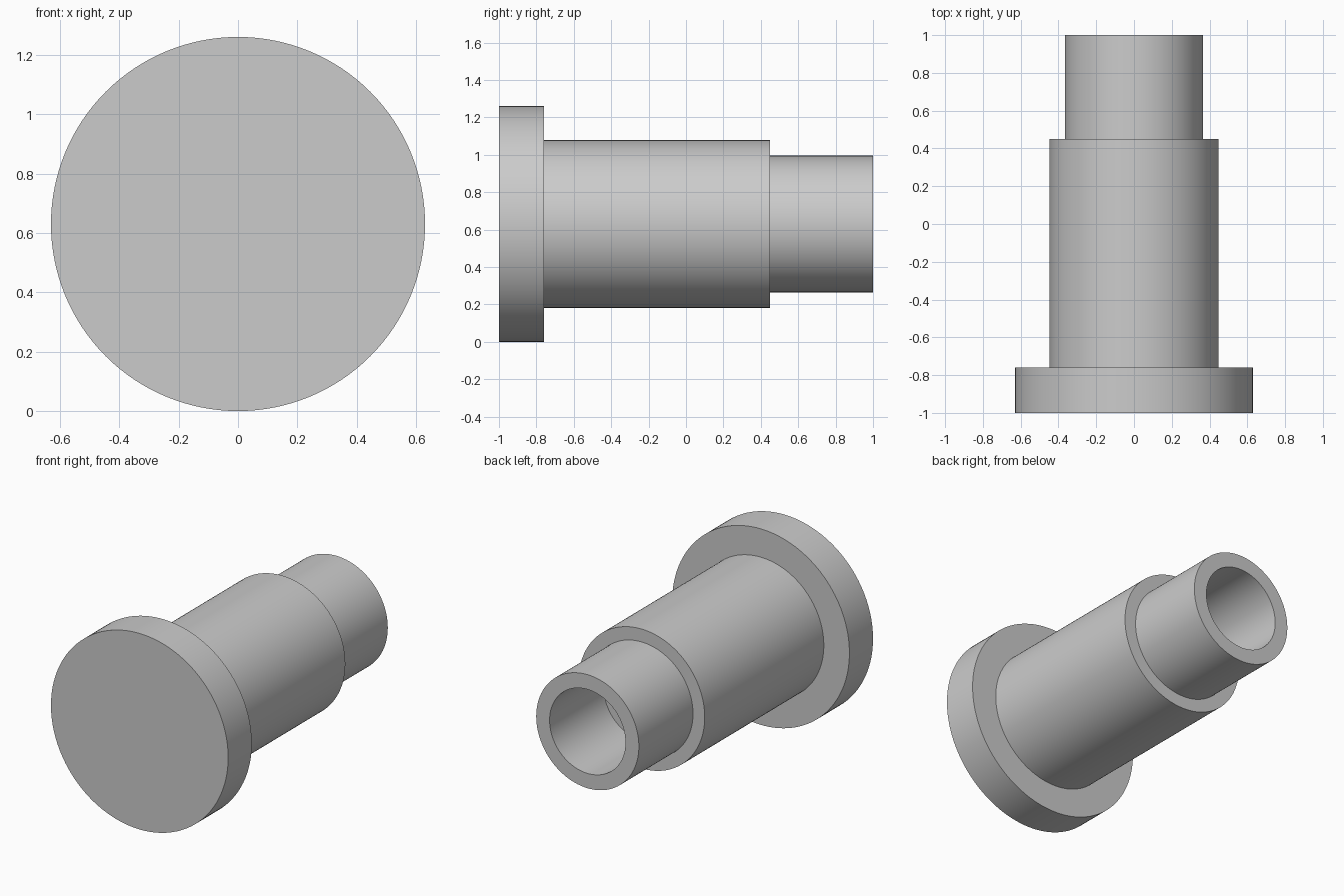
import bpy
import bmesh
import math

cube = bpy.data.objects.get("Cube")
if cube:
    bpy.data.objects.remove(cube, do_unlink=True)

SEGMENTS = 128
AXIS_HEIGHT = 0.63

# Plain grey metal
grey = bpy.data.materials.new("plain grey")
grey.use_nodes = True
colour = (0.6, 0.6, 0.6, 1)
grey.diffuse_color = colour
grey.node_tree.nodes["Principled BSDF"].inputs["Base Color"].default_value = colour


def lathe(name, profile):
    """Revolve (radius, y) points around the horizontal pin axis."""
    bm = bmesh.new()
    points = [bm.verts.new((r, y, 0)) for r, y in profile]
    edges = [bm.edges.new(pair) for pair in zip(points, points[1:])]
    bmesh.ops.spin(bm, geom=points + edges, cent=(0, 0, 0), axis=(0, 1, 0),
                   angle=math.tau, steps=SEGMENTS)
    bmesh.ops.remove_doubles(bm, verts=bm.verts, dist=0.0001)
    bmesh.ops.recalc_face_normals(bm, faces=bm.faces)
    mesh = bpy.data.meshes.new(name)
    bm.to_mesh(mesh)
    bm.free()
    mesh.materials.append(grey)
    obj = bpy.data.objects.new(name, mesh)
    obj.location.z = AXIS_HEIGHT
    bpy.context.collection.objects.link(obj)
    bpy.ops.object.select_all(action="DESELECT")
    obj.select_set(True)
    bpy.context.view_layer.objects.active = obj
    bpy.ops.object.shade_smooth_by_angle(angle=math.radians(30))
    return obj


# Head flange, stepped shank and blind bore in one turned profile
lathe("stepped_pin", [
    (0, -1), (0.63, -1), (0.63, -0.76),      # head
    (0.448, -0.76), (0.448, 0.45),           # shank
    (0.365, 0.45), (0.365, 1),               # end sleeve
    (0.27, 1), (0.27, 0.45), (0, 0.45),      # bore and its floor
])
